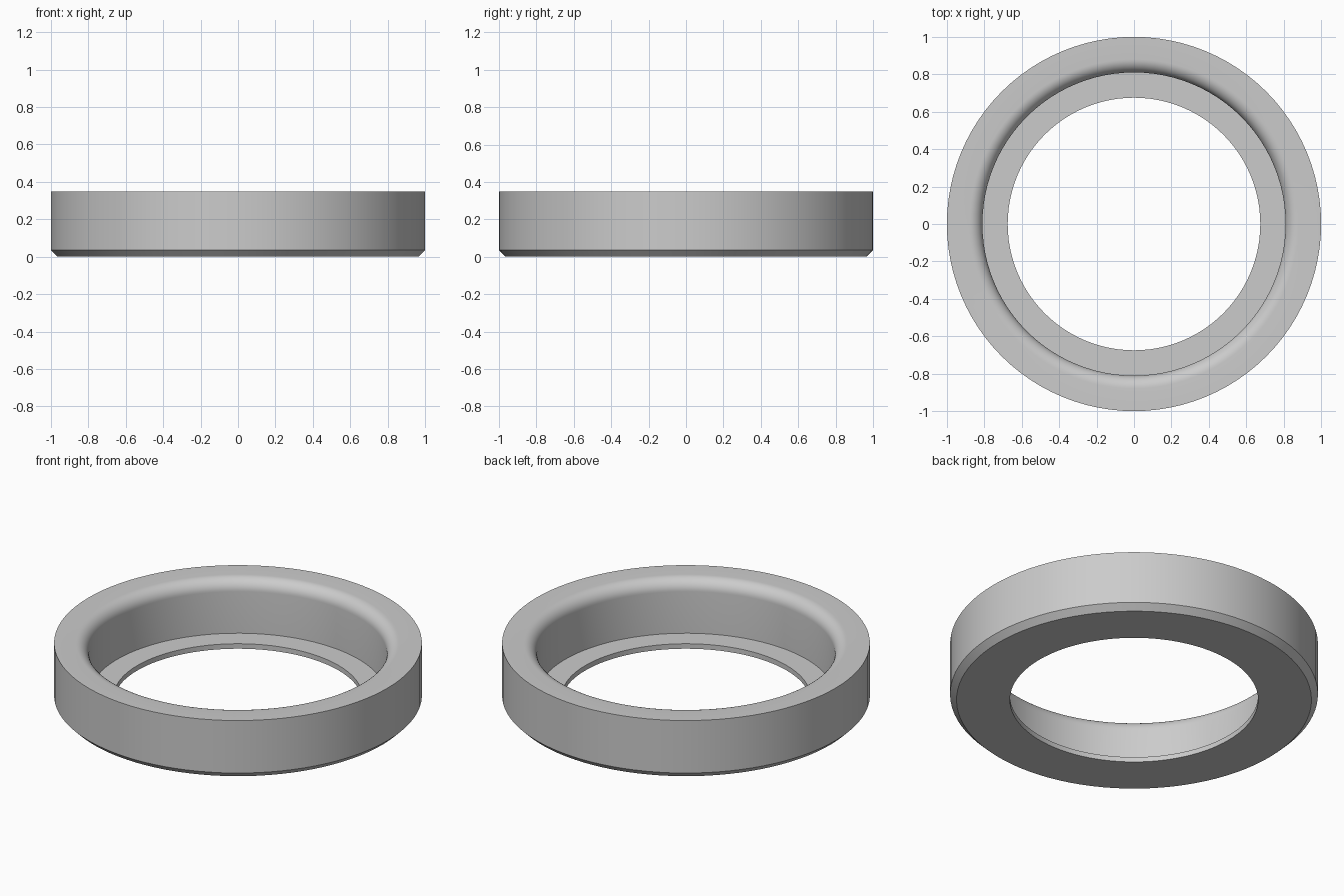
import bpy, bmesh, math

if "Cube" in bpy.data.objects:
    bpy.data.objects.remove(bpy.data.objects["Cube"], do_unlink=True)

# Dimensions
SEGMENTS = 96
HEIGHT, OUTER, BORE, HOLE = 0.35, 1.0, 0.81, 0.675
CHAMFER, LIP, FILLET = 0.035, 0.03, 0.07

# Plain grey material
grey = bpy.data.materials.new("plain grey")
grey.use_nodes = True
colour = (0.6, 0.6, 0.6, 1)
grey.diffuse_color = colour
grey.node_tree.nodes["Principled BSDF"].inputs["Base Color"].default_value = colour

# Closed section (radius, height): chamfered outside, rounded mouth, thin lip below
profile = [(HOLE, 0), (OUTER - CHAMFER, 0), (OUTER, CHAMFER), (OUTER, HEIGHT)]
steps = 10
for i in range(steps + 1):
    a = math.pi / 2 * (1 + i / steps)
    profile.append((BORE + FILLET + FILLET * math.cos(a),
                    HEIGHT - FILLET + FILLET * math.sin(a)))
profile += [(BORE, LIP), (HOLE, LIP)]

# Revolve the section into the ring
bm = bmesh.new()
verts = [bm.verts.new((r, 0, z)) for r, z in profile]
edges = [bm.edges.new((v, verts[(i + 1) % len(verts)])) for i, v in enumerate(verts)]
bmesh.ops.spin(bm, geom=verts + edges, cent=(0, 0, 0), axis=(0, 0, 1),
               angle=math.tau, steps=SEGMENTS, use_merge=True)
bmesh.ops.remove_doubles(bm, verts=bm.verts, dist=0.0001)
bmesh.ops.recalc_face_normals(bm, faces=bm.faces)
mesh = bpy.data.meshes.new("lipped_ring")
bm.to_mesh(mesh)
bm.free()
mesh.materials.append(grey)
ring = bpy.data.objects.new("lipped_ring", mesh)
bpy.context.collection.objects.link(ring)

# Smooth the curved walls, keep the rims sharp
bpy.ops.object.select_all(action="DESELECT")
ring.select_set(True)
bpy.context.view_layer.objects.active = ring
bpy.ops.object.shade_smooth_by_angle(angle=math.radians(30))
